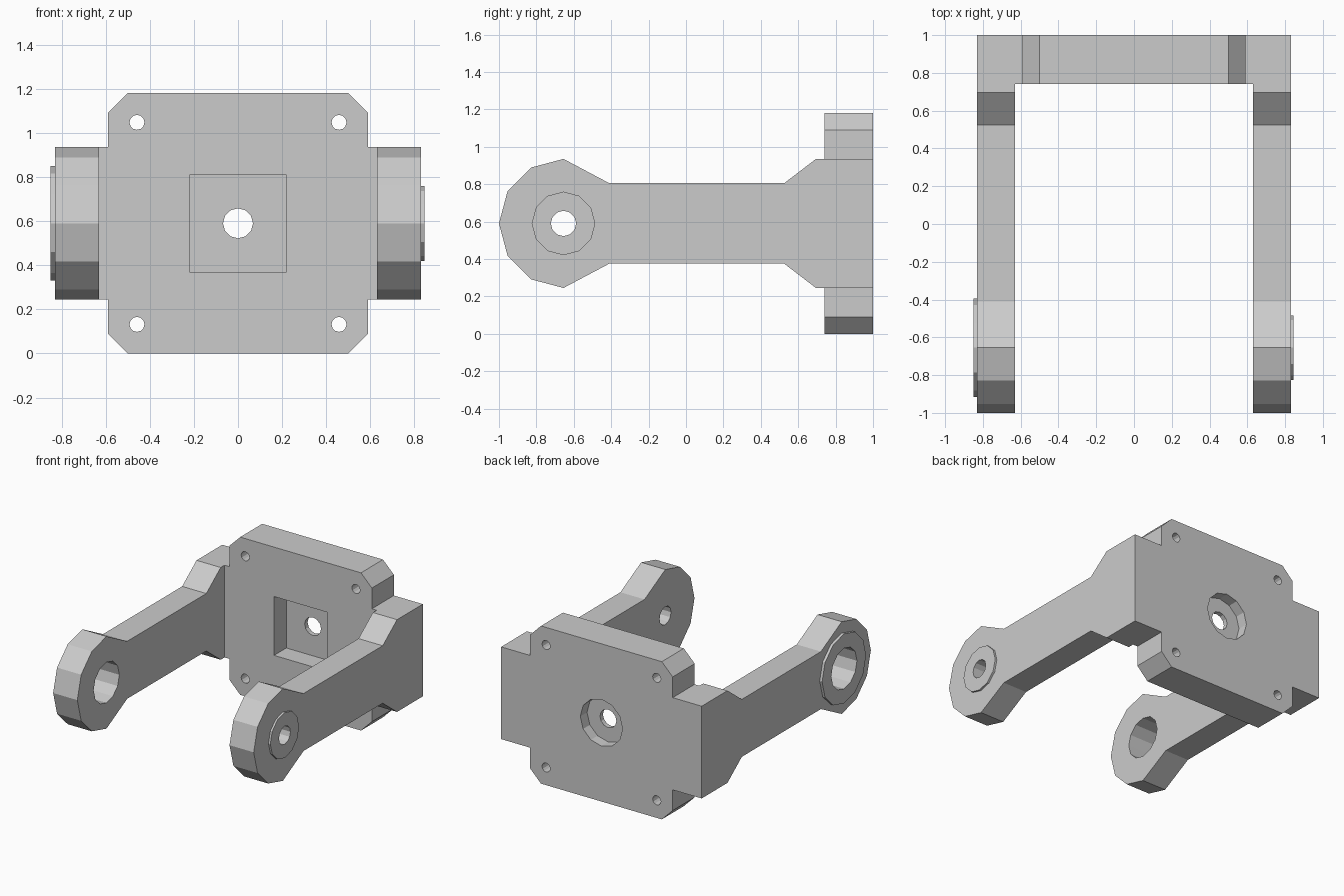
import bpy, bmesh
from math import sin, cos, pi

if "Cube" in bpy.data.objects:
    bpy.data.objects.remove(bpy.data.objects["Cube"])

PIVOT = (-0.655, 0.59)   # y, z of the arm pivot
MID = 0.59               # half height of the plate


def prism(name, pts, axis, a, b):
    """Extrude a 2D profile from a to b. axis 'X': pts are (y, z); axis 'Y': pts are (x, z)."""
    place = (lambda p, t: (t, p[0], p[1])) if axis == 'X' else (lambda p, t: (p[0], t, p[1]))
    bm = bmesh.new()
    face = bm.faces.new([bm.verts.new(place(p, a)) for p in pts])
    ext = bmesh.ops.extrude_face_region(bm, geom=[face])
    for v in ext["geom"]:
        if isinstance(v, bmesh.types.BMVert):
            v.co["XY".index(axis)] = b
    bmesh.ops.recalc_face_normals(bm, faces=bm.faces)
    me = bpy.data.meshes.new(name)
    bm.to_mesh(me)
    bm.free()
    ob = bpy.data.objects.new(name, me)
    bpy.context.collection.objects.link(ob)
    return ob


def ring(c, r, n=12):
    return [(c[0] + r * cos(2 * pi * i / n), c[1] + r * sin(2 * pi * i / n)) for i in range(n)]


def combine(target, other, op):
    """Apply a boolean and remove the helper."""
    other.hide_render = True
    mod = target.modifiers.new(op.lower(), 'BOOLEAN')
    mod.operation = op
    mod.solver = 'EXACT'
    mod.object = other
    bpy.context.view_layer.objects.active = target
    bpy.ops.object.modifier_apply(modifier=mod.name)
    bpy.data.objects.remove(other)


# back plate with chamfered corners and side tabs
quarter = [(0.63, 0.345), (0.59, 0.345), (0.59, 0.5), (0.5, 0.59)]
right = [(x, -z) for x, z in reversed(quarter)] + quarter
outline = right + [(-x, z) for x, z in reversed(right)]
bracket = prism("hinge_bracket", [(x, z + MID) for x, z in outline], 'Y', 0.74, 1.0)

# arm side profile, upper half mirrored to the lower half
upper = [(1, 0.345), (0.695, 0.345), (0.525, 0.215), (-0.41, 0.215),
         (-0.655, 0.345), (-0.828, 0.299), (-0.954, 0.1725)]
arm = upper + [(-1, 0)] + [(y, -z) for y, z in reversed(upper)]
arm = [(y, z + MID) for y, z in arm]

# arms, raised bosses and pivot holes: side, boss radius, boss face, hole radius
for s, boss_r, boss_x, hole_r in [(1, 0.17, 0.845, 0.068), (-1, 0.26, 0.85, 0.152)]:
    part = prism("arm", arm, 'X', s * 0.63, s * 0.83)
    combine(part, prism("boss", ring(PIVOT, boss_r), 'X', s * 0.75, s * boss_x), 'UNION')
    combine(part, prism("pivot_hole", ring(PIVOT, hole_r), 'X', s * 0.5, s * 1.0), 'DIFFERENCE')
    combine(bracket, part, 'UNION')

# square pocket in front, round recess behind, centre hole through
h = 0.22
square = [(-h, MID - h), (h, MID - h), (h, MID + h), (-h, MID + h)]
combine(bracket, prism("pocket", square, 'Y', 0.6, 0.885), 'DIFFERENCE')
combine(bracket, prism("recess", ring((0, MID), 0.175), 'Y', 0.92, 1.1), 'DIFFERENCE')
combine(bracket, prism("centre_hole", ring((0, MID), 0.068), 'Y', 0.6, 1.1), 'DIFFERENCE')

# corner screw holes
for sx in (-1, 1):
    for sz in (-1, 1):
        hole = prism("screw_hole", ring((sx * 0.458, MID + sz * 0.458), 0.034), 'Y', 0.6, 1.1)
        combine(bracket, hole, 'DIFFERENCE')
